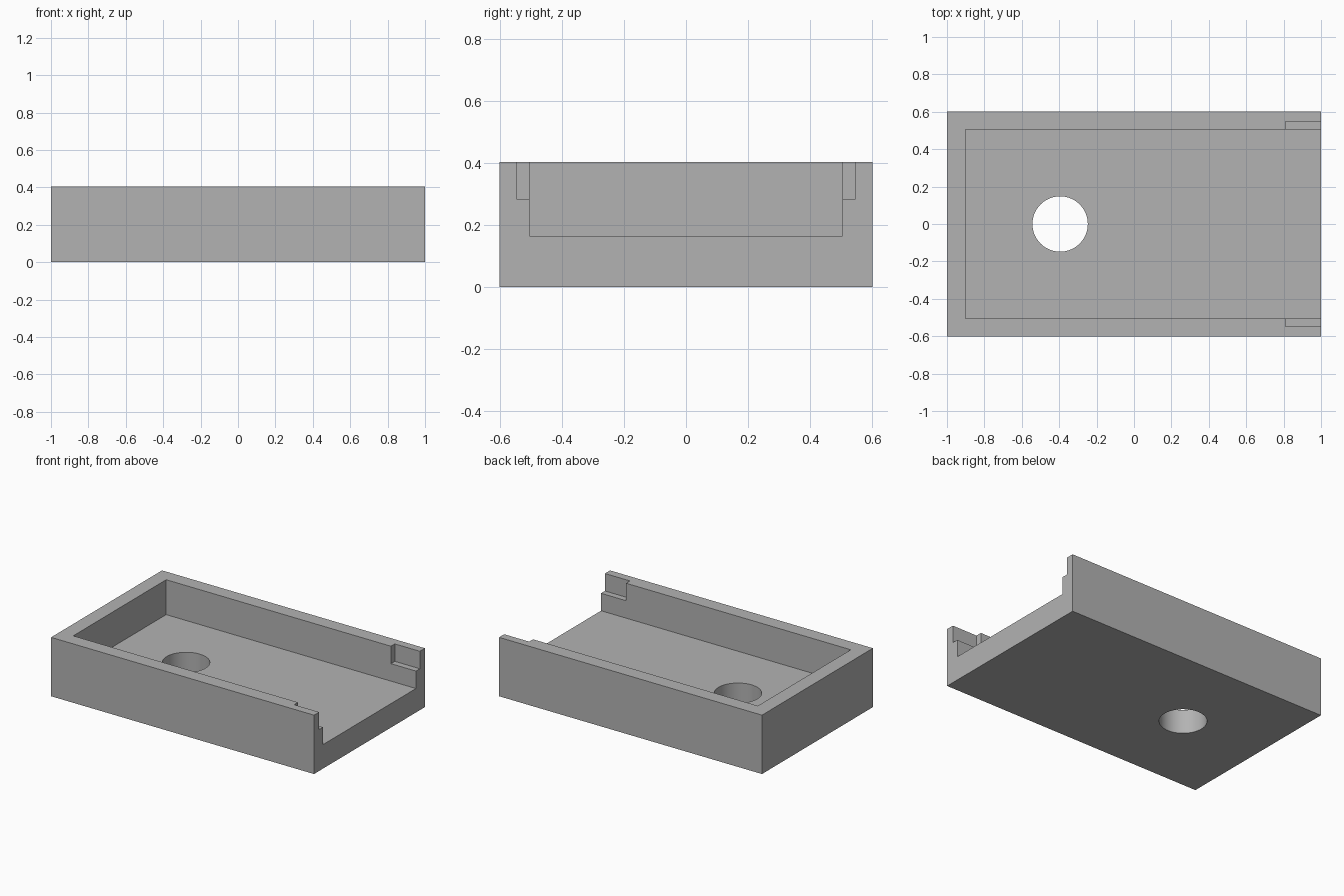
import bpy
import math

cube = bpy.data.objects.get("Cube")
if cube:
    bpy.data.objects.remove(cube, do_unlink=True)

LENGTH, WIDTH, HEIGHT = 2.0, 1.205, 0.405
FLOOR = 0.165          # top of the floor plate
INNER_Y = 0.505        # half width of the cavity
OVER = 0.1             # cutter overshoot past open sides

grey = bpy.data.materials.new("plain grey")
grey.use_nodes = True
colour = (0.45, 0.45, 0.45, 1)
grey.diffuse_color = colour
grey.node_tree.nodes["Principled BSDF"].inputs["Base Color"].default_value = colour


def box(name, low, high):
    """Axis-aligned box between two corners."""
    bpy.ops.mesh.primitive_cube_add(size=1)
    ob = bpy.context.object
    ob.name = name
    ob.location = [(a + b) / 2 for a, b in zip(low, high)]
    ob.scale = [b - a for a, b in zip(low, high)]
    bpy.ops.object.transform_apply(location=True, rotation=False, scale=True)
    ob.data.materials.append(grey)
    return ob


def cut(target, cutter):
    """Subtract the cutter from the target and discard it."""
    cutter.hide_render = True
    bpy.ops.object.select_all(action='DESELECT')
    bpy.context.view_layer.objects.active = target
    target.select_set(True)
    mod = target.modifiers.new("cut", 'BOOLEAN')
    mod.operation = 'DIFFERENCE'
    mod.solver = 'EXACT'
    mod.object = cutter
    bpy.ops.object.modifier_apply(modifier=mod.name)
    bpy.data.objects.remove(cutter, do_unlink=True)


# Solid block
tray = box("tray", (-LENGTH / 2, -WIDTH / 2, 0), (LENGTH / 2, WIDTH / 2, HEIGHT))

# Cavity, open at the top and the +x end
end = LENGTH / 2 + OVER
top = HEIGHT + OVER
cut(tray, box("cavity_cutter", (-0.9, -INNER_Y, FLOOR), (end, INNER_Y, top)))

# Notches in the side walls at the open end
for side in (-1, 1):
    ys = sorted((side * (INNER_Y - OVER), side * 0.547))
    cut(tray, box("notch_cutter", (0.81, ys[0], 0.285), (end, ys[1], top)))

# Round hole through the floor
bpy.ops.mesh.primitive_cylinder_add(vertices=64, radius=0.148, depth=1,
                                    location=(-0.395, 0, 0))
hole = bpy.context.object
hole.data.materials.append(grey)
cut(tray, hole)

bpy.ops.object.shade_smooth_by_angle(angle=math.radians(30))
